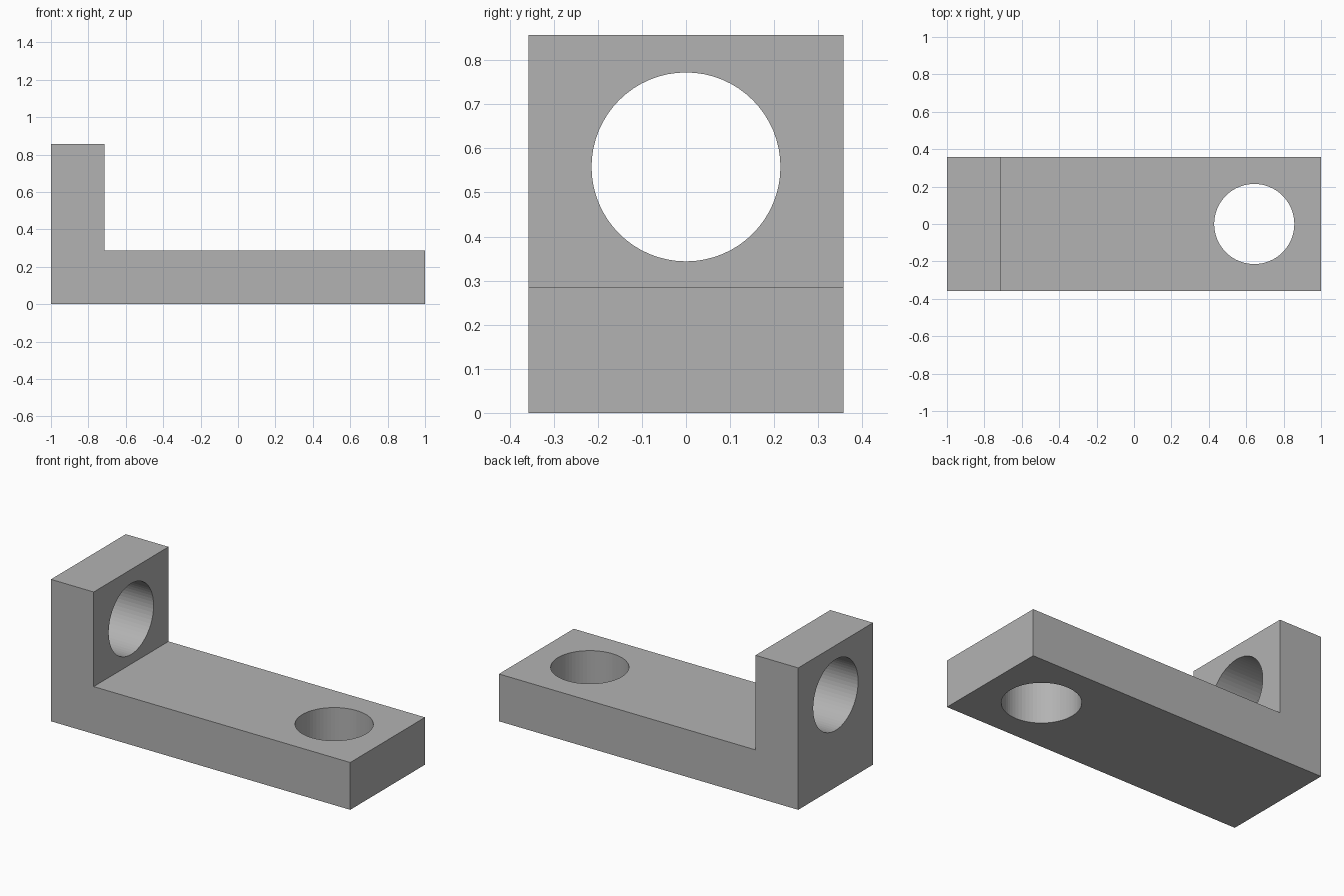
import bpy, bmesh, math
from mathutils import Vector

old = bpy.data.objects.get("Cube")
if old:
    bpy.data.objects.remove(old, do_unlink=True)

U = 2 / 7                    # plate thickness
WIDTH, HEIGHT = 2.5 * U, 3 * U
RADIUS = 0.75 * U

grey = bpy.data.materials.new("plain grey")
grey.use_nodes = True
grey.diffuse_color = (0.45, 0.45, 0.45, 1)
grey.node_tree.nodes["Principled BSDF"].inputs["Base Color"].default_value = grey.diffuse_color

# L-shaped body, extruded from its side profile
profile = [(-1, 0), (1, 0), (1, U), (U - 1, U), (U - 1, HEIGHT), (-1, HEIGHT)]
bm = bmesh.new()
side = bm.faces.new([bm.verts.new((x, -WIDTH / 2, z)) for x, z in profile])
ext = bmesh.ops.extrude_face_region(bm, geom=[side])
bmesh.ops.translate(bm, vec=Vector((0, WIDTH, 0)),
                    verts=[v for v in ext["geom"] if isinstance(v, bmesh.types.BMVert)])
bmesh.ops.recalc_face_normals(bm, faces=bm.faces)
mesh = bpy.data.meshes.new("angle_bracket")
bm.to_mesh(mesh)
bm.free()
mesh.materials.append(grey)
bracket = bpy.data.objects.new("angle_bracket", mesh)
bpy.context.collection.objects.link(bracket)


def drill(name, centre, rotation):
    """Cut a round through-hole and discard the cutter."""
    bpy.ops.mesh.primitive_cylinder_add(vertices=64, radius=RADIUS, depth=2 * U,
                                        location=centre, rotation=rotation)
    cutter = bpy.context.object
    cutter.name = name
    cutter.hide_render = True
    cutter.data.materials.append(grey)
    cut = bracket.modifiers.new(name, "BOOLEAN")
    cut.operation, cut.solver, cut.object = "DIFFERENCE", "EXACT", cutter
    bpy.context.view_layer.objects.active = bracket
    bpy.ops.object.modifier_apply(modifier=name)
    bpy.data.objects.remove(cutter, do_unlink=True)


# Hole through the base and hole through the upright
drill("base_hole", (1 - WIDTH / 2, 0, U / 2), (0, 0, 0))
drill("upright_hole", (U / 2 - 1, 0, 0.558), (0, math.pi / 2, 0))
